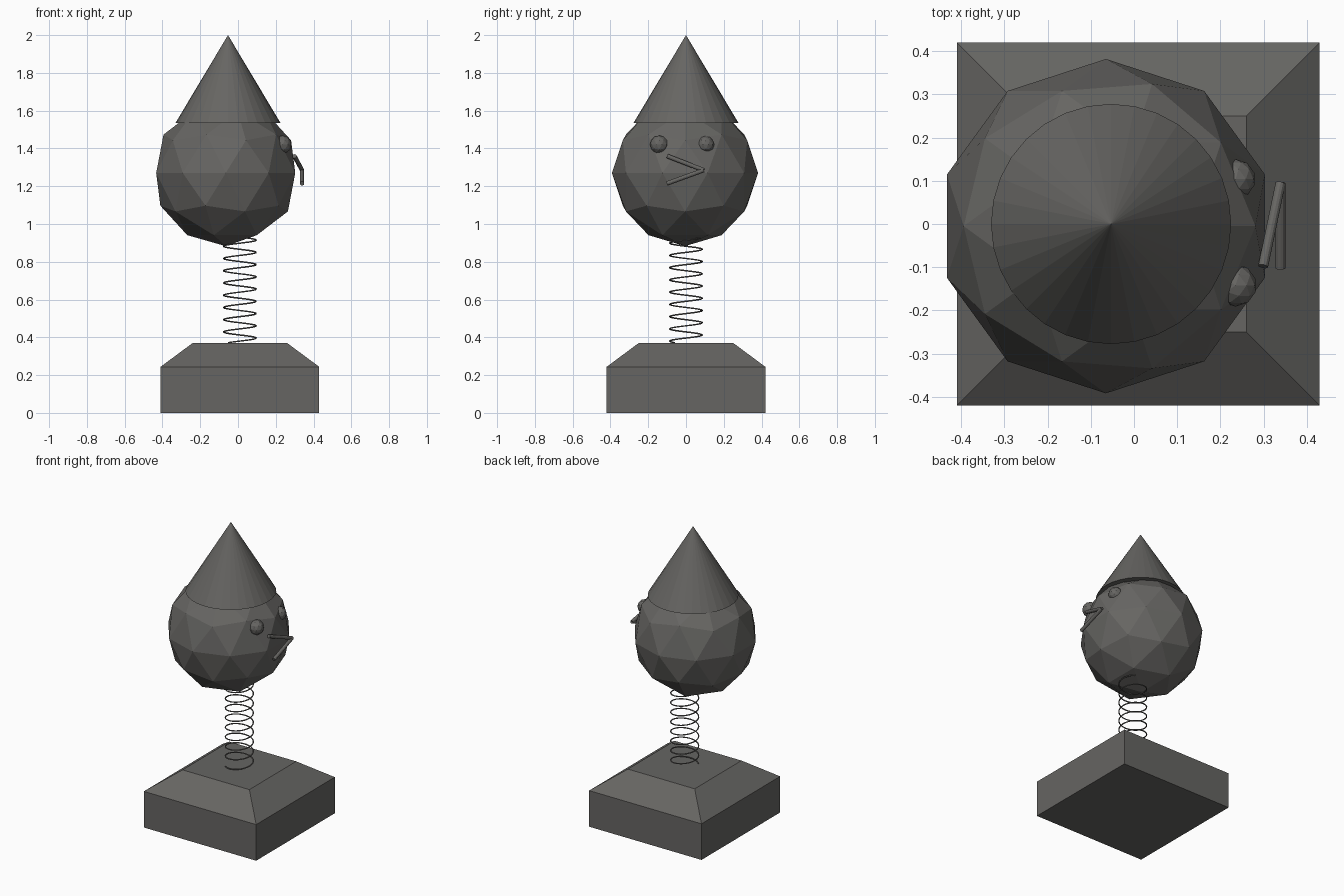
import bpy, bmesh, math
from mathutils import Vector

if "Cube" in bpy.data.objects:
    bpy.data.objects.remove(bpy.data.objects["Cube"])

mat = bpy.data.materials.new("charcoal_grey")
mat.diffuse_color = (0.133, 0.130, 0.123, 1)
mat.use_nodes = True
mat.node_tree.nodes["Principled BSDF"].inputs["Base Color"].default_value = mat.diffuse_color


def finish(obj, name):
    obj.name = name
    obj.data.materials.append(mat)
    return obj


def ball(name, loc, radius):
    bpy.ops.mesh.primitive_ico_sphere_add(subdivisions=2, radius=radius, location=loc)
    return finish(bpy.context.object, name)


def rod(name, a, b, radius):
    a, b = Vector(a), Vector(b)
    d = b - a
    bpy.ops.mesh.primitive_cylinder_add(vertices=12, radius=radius, depth=d.length,
                                        location=(a + b) / 2)
    obj = bpy.context.object
    obj.rotation_euler = d.to_track_quat('Z', 'Y').to_euler()
    return finish(obj, name)


# Base: square block with a tapered top
bm = bmesh.new()
rings = []
for half, z in ((0.42, 0), (0.42, 0.244), (0.25, 0.37)):
    rings.append([bm.verts.new((0.01 + sx * half, sy * half, z))
                  for sx, sy in ((-1, -1), (1, -1), (1, 1), (-1, 1))])
for lo, hi in zip(rings, rings[1:]):
    for i in range(4):
        j = (i + 1) % 4
        bm.faces.new((lo[i], lo[j], hi[j], hi[i]))
bm.faces.new(rings[0][::-1])
bm.faces.new(rings[-1])
mesh = bpy.data.meshes.new("base")
bm.to_mesh(mesh)
bm.free()
base = bpy.data.objects.new("base", mesh)
bpy.context.collection.objects.link(base)
finish(base, "base")

# Spring: thin wire helix
turns, steps, pitch = 9, 28, 0.0648
curve = bpy.data.curves.new("spring", 'CURVE')
curve.dimensions = '3D'
curve.bevel_depth = 0.004
curve.bevel_resolution = 1
curve.use_fill_caps = True
spline = curve.splines.new('POLY')
spline.points.add(turns * steps)
for i, p in enumerate(spline.points):
    t = i / steps
    ang = math.radians(225) + t * math.tau
    p.co = (0.01 + 0.086 * math.cos(ang), 0.086 * math.sin(ang), 0.372 + t * pitch, 1)
spring = bpy.data.objects.new("spring", curve)
bpy.context.collection.objects.link(spring)
finish(spring, "spring")

# Head and eyes
ball("head", (-0.065, -0.005, 1.27), 0.387)
ball("eye_a", (0.235, -0.142, 1.42), 0.049)
ball("eye_b", (0.235, 0.104, 1.42), 0.046)

# Beak-like face mark: two thin rods meeting at a point
tip = (0.339, 0.094, 1.285)
rod("mark_upper", (0.299, -0.098, 1.359), tip, 0.0115)
rod("mark_lower", (0.339, -0.102, 1.214), tip, 0.0115)

# Pointed hat
bpy.ops.mesh.primitive_cone_add(vertices=32, radius1=0.278, radius2=0, depth=0.465,
                                location=(-0.053, 0, 1.7675))
finish(bpy.context.object, "hat")
